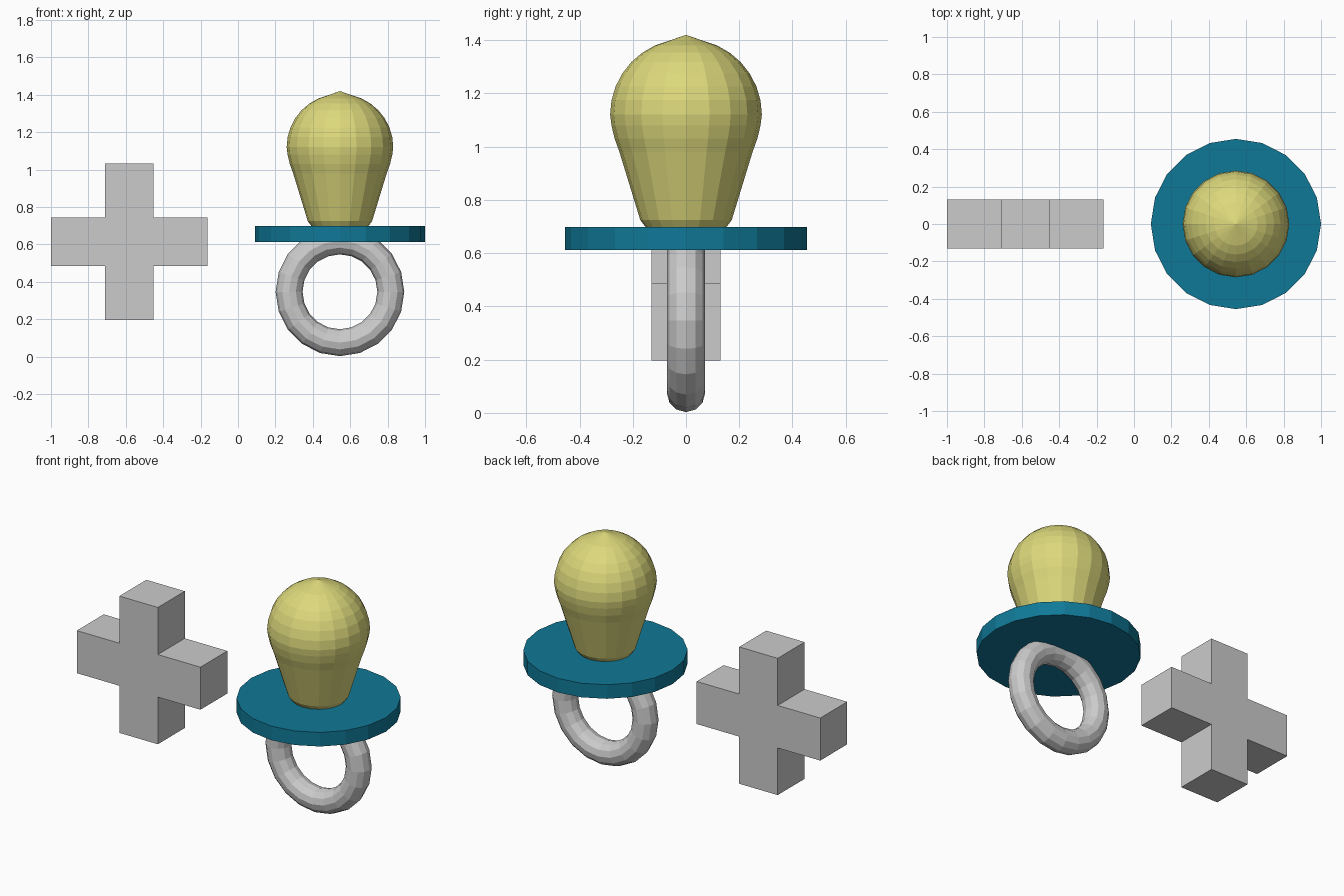
import bpy, bmesh, math

if "Cube" in bpy.data.objects:
    bpy.data.objects.remove(bpy.data.objects["Cube"])

CX, SIDES = 0.545, 20


def material(name, rgb):
    m = bpy.data.materials.new(name)
    m.diffuse_color = (*rgb, 1)
    m.use_nodes = True
    m.node_tree.nodes["Principled BSDF"].inputs["Base Color"].default_value = m.diffuse_color
    return m


def finish(name, bm, mat=None):
    bmesh.ops.recalc_face_normals(bm, faces=bm.faces)
    me = bpy.data.meshes.new(name)
    bm.to_mesh(me)
    bm.free()
    ob = bpy.data.objects.new(name, me)
    bpy.context.collection.objects.link(ob)
    if mat:
        me.materials.append(mat)
    return ob


def lathe(name, profile, mat=None):
    """Spin a (radius, z) profile about the pacifier axis."""
    bm = bmesh.new()
    vs = [bm.verts.new((CX + r, 0, z)) for r, z in profile]
    es = [bm.edges.new(p) for p in zip(vs, vs[1:])]
    bmesh.ops.spin(bm, geom=vs + es, cent=(CX, 0, 0), axis=(0, 0, 1),
                   angle=2 * math.pi, steps=SIDES, use_duplicate=False)
    bmesh.ops.remove_doubles(bm, verts=bm.verts, dist=1e-4)
    return finish(name, bm, mat)


yellow = material("yellow", (0.72, 0.69, 0.20))
teal = material("teal", (0.005, 0.19, 0.31))

# Rubber teat: tapered neck, round head, small tip
head = [(0.285 * math.cos(math.radians(a)), 1.12 + 0.285 * math.sin(math.radians(a)))
        for a in range(0, 80, 11)]
lathe("teat", [(0, 0.69), (0.15, 0.695), (0.172, 0.725), (0.25, 0.98), (0.268, 1.03),
               (0.28, 1.08)] + head + [(0, 1.42)], yellow)

# Mouth shield
lathe("shield", [(0, 0.612), (0.455, 0.612), (0.455, 0.698), (0, 0.698)], teal)

# Pull ring
bpy.ops.mesh.primitive_torus_add(major_radius=0.272, minor_radius=0.072,
                                 major_segments=SIDES, minor_segments=12,
                                 location=(CX, 0, 0.347), rotation=(math.pi / 2, 0, 0))
bpy.context.object.name = "pull_ring"

# Plus-shaped block: outline built by turning one arm's corners, then extruded
PX, PZ, HALF, REACH = -0.581, 0.615, 0.13, 0.418
bm = bmesh.new()
outline = []
for k in range(4):
    c, s = round(math.cos(k * math.pi / 2)), round(math.sin(k * math.pi / 2))
    for x, z in ((REACH, -HALF), (REACH, HALF), (HALF, HALF)):
        outline.append(bm.verts.new((PX + x * c - z * s, -HALF, PZ + x * s + z * c)))
face = bm.faces.new(outline)
ext = bmesh.ops.extrude_face_region(bm, geom=[face])
bmesh.ops.translate(bm, vec=(0, 2 * HALF, 0),
                    verts=[v for v in ext["geom"] if isinstance(v, bmesh.types.BMVert)])
finish("plus_block", bm)
